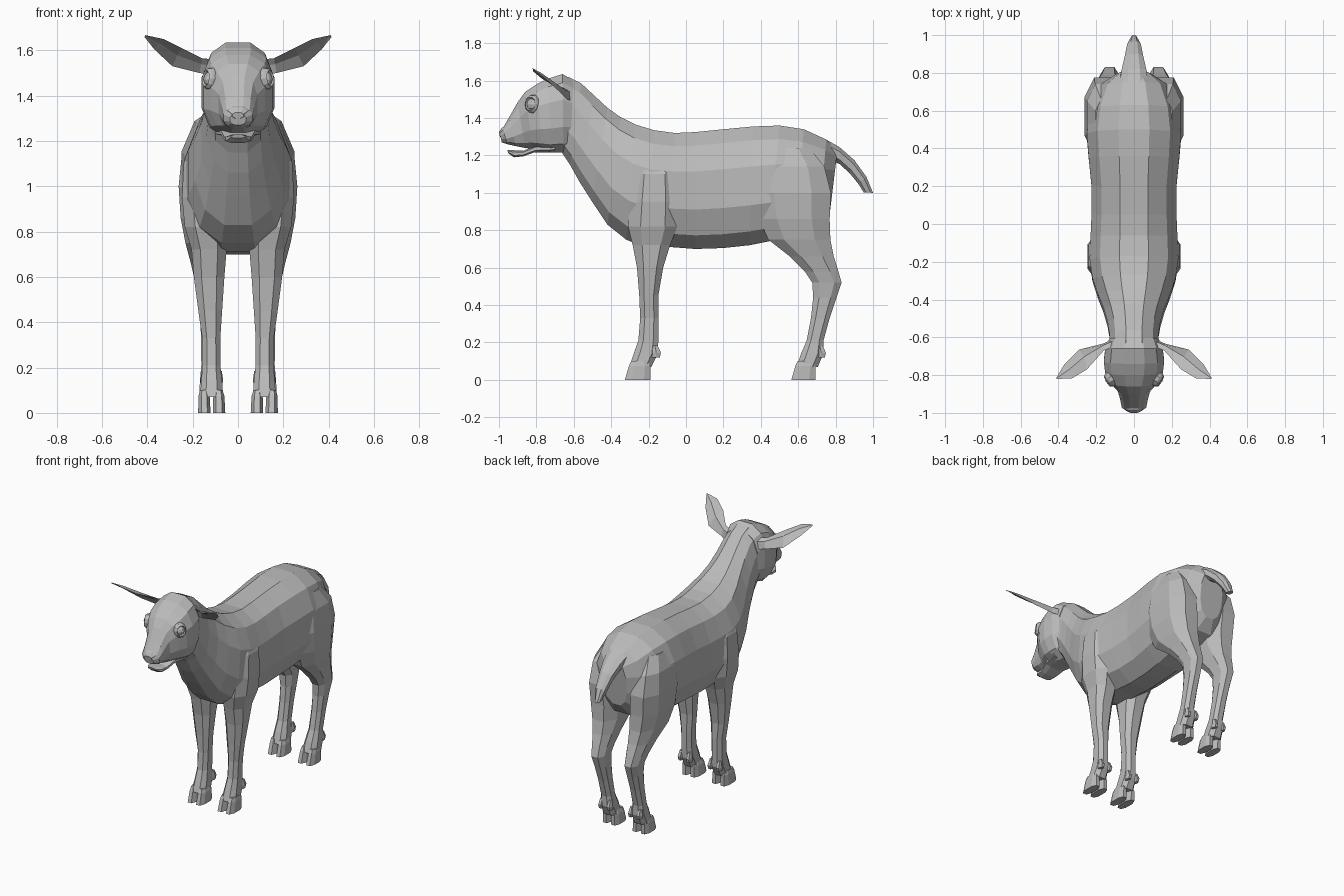
import bpy, bmesh, math
from mathutils import Vector, Matrix

wool = bpy.data.materials.new("warm_grey")
wool.diffuse_color = (0.5, 0.5, 0.5, 1)


def finish(name, bm, mirror=False):
    bmesh.ops.recalc_face_normals(bm, faces=bm.faces)
    me = bpy.data.meshes.new(name)
    bm.to_mesh(me)
    bm.free()
    me.materials.append(wool)
    ob = bpy.data.objects.new(name, me)
    bpy.context.collection.objects.link(ob)
    if mirror:
        ob.modifiers.new("Mirror", 'MIRROR').use_axis[0] = True
    return ob


def loft(name, rings, mirror=False):
    """Skin a list of point rings and cap both ends."""
    bm = bmesh.new()
    vs = [[bm.verts.new(p) for p in r] for r in rings]
    n = len(vs[0])
    for a, b in zip(vs, vs[1:]):
        for i in range(n):
            j = (i + 1) % n
            bm.faces.new((a[i], a[j], b[j], b[i]))
    bm.faces.new(vs[0])
    bm.faces.new(vs[-1])
    return finish(name, bm, mirror)


def rounded(n, power):
    """Unit superellipse with a flat side at the top."""
    pts = []
    for i in range(n):
        a = 2 * math.pi * (i + 0.5) / n
        s, c = math.sin(a), math.cos(a)
        pts.append((math.copysign(abs(s) ** power, s), math.copysign(abs(c) ** power, c)))
    mx, my = max(p[0] for p in pts), max(p[1] for p in pts)
    return [(x / mx, y / my) for x, y in pts]


def upright(table, n=12, power=0.85):
    """Rings from (top y, top z, bottom y, bottom z, half width)."""
    out = []
    for ty, tz, by, bz, w in table:
        t, b = Vector((0, ty, tz)), Vector((0, by, bz))
        out.append([(t + b) / 2 + (t - b) / 2 * v + Vector((w * u, 0, 0))
                    for u, v in rounded(n, power)])
    return out


def level(table, n=8, power=0.8):
    """Rings from (z, front y, back y, inner x, outer x)."""
    return [[((x0 + x1) / 2 + (x1 - x0) / 2 * u, (y0 + y1) / 2 + (y1 - y0) / 2 * v, z)
             for u, v in rounded(n, power)] for z, y0, y1, x0, x1 in table]


# Trunk and neck
loft("trunk", upright([
    (.81, 1.23, .77, .90, .09), (.75, 1.285, .71, .82, .18), (.63, 1.34, .58, .77, .232),
    (.50, 1.36, .44, .74, .25), (.36, 1.355, .34, .72, .24), (.20, 1.34, .20, .705, .225),
    (.05, 1.325, .05, .70, .225), (-.06, 1.32, -.08, .71, .23), (-.17, 1.335, -.22, .71, .235),
    (-.27, 1.365, -.32, .75, .22), (-.35, 1.405, -.42, .83, .19), (-.42, 1.455, -.50, .95, .16),
    (-.49, 1.52, -.57, 1.06, .14), (-.56, 1.585, -.62, 1.15, .13), (-.63, 1.62, -.66, 1.21, .13)]))

# Head with tapering muzzle
loft("head", upright([
    (-.60, 1.60, -.62, 1.23, .13), (-.66, 1.635, -.655, 1.215, .152), (-.74, 1.61, -.715, 1.215, .16),
    (-.80, 1.58, -.77, 1.225, .152), (-.86, 1.54, -.82, 1.235, .12), (-.90, 1.485, -.86, 1.24, .085),
    (-.945, 1.405, -.91, 1.25, .072), (-.98, 1.345, -.955, 1.26, .065),
    (-.997, 1.32, -.985, 1.27, .035)], 12, .8))

# Lower jaw
loft("jaw", upright([
    (-.70, 1.27, -.70, 1.217, .10), (-.80, 1.255, -.81, 1.217, .075), (-.87, 1.225, -.87, 1.195, .06),
    (-.92, 1.228, -.92, 1.19, .055), (-.955, 1.228, -.95, 1.212, .03)], 8))

# Nose pad
loft("nose", upright([
    (-.965, 1.36, -.945, 1.30, .045), (-.985, 1.348, -.97, 1.295, .046),
    (-1.0, 1.325, -.995, 1.30, .025)], 8))

# Tail
loft("tail", upright([
    (.74, 1.29, .78, 1.17, .075), (.82, 1.245, .82, 1.155, .065), (.90, 1.175, .875, 1.105, .048),
    (.965, 1.085, .92, 1.05, .036), (1.0, 1.0, .95, 1.003, .018)], 8))

# Cupped ears: front edge, back edge and depth at each station
ears = []
for f, b, d in (((.11, -.65, 1.56), (.11, -.61, 1.49), .02),
                ((.16, -.67, 1.565), (.17, -.635, 1.50), .02),
                ((.25, -.77, 1.61), (.29, -.665, 1.53), .026),
                ((.33, -.818, 1.65), (.37, -.745, 1.605), .016),
                ((.41, -.82, 1.667), (.412, -.815, 1.658), .002)):
    f, b = Vector(f), Vector(b)
    mid, up = (f + b) / 2, Vector((-.2, .45, .6)).normalized()
    ears.append([f, mid + up * d, b, mid + up * d * .4])
loft("ear", ears, True)

# Eyes, set in raised lids
bm = bmesh.new()
bmesh.ops.create_uvsphere(bm, u_segments=10, v_segments=6, radius=.036,
                          matrix=Matrix.Translation((.118, -.818, 1.472)))
finish("eye", bm, True)
look = Vector((.85, -.5, .1)).to_track_quat('Z', 'Y')
lid = []
for r, h in ((.054, -.012), (.047, .014), (.036, .026), (.028, .016)):
    lid.append([look @ Vector((r * math.cos(a) * .85, r * math.sin(a), h)) + Vector((.121, -.82, 1.474))
                for a in (i * math.tau / 10 for i in range(10))])
loft("eyelid", lid, True)

# Front legs, rising into the shoulders
loft("front_leg", level([
    (1.22, -.25, -.09, .08, .19), (1.10, -.28, -.055, .08, .24), (.95, -.30, -.045, .06, .247),
    (.82, -.31, -.045, .05, .235), (.72, -.285, -.085, .05, .205), (.60, -.262, -.122, .06, .195),
    (.45, -.25, -.148, .07, .175), (.33, -.245, -.147, .078, .158), (.21, -.255, -.148, .078, .157),
    (.14, -.28, -.15, .07, .162), (.07, -.302, -.185, .065, .168)]), True)

# Hind legs, rising into the thighs
loft("hind_leg", level([
    (1.24, .42, .66, .08, .205), (1.14, .39, .74, .08, .248), (1.00, .365, .775, .06, .262),
    (.86, .39, .768, .05, .253), (.75, .44, .772, .055, .232), (.66, .555, .79, .065, .208),
    (.58, .635, .815, .075, .19), (.52, .675, .832, .08, .178), (.44, .68, .805, .083, .168),
    (.33, .668, .768, .085, .163), (.21, .645, .735, .083, .162),
    (.14, .615, .735, .072, .168), (.07, .592, .705, .065, .172)]), True)

# Cloven hooves and dewclaws on each foot
for part, front, back in (("front", -.305, -.19), ("hind", .585, .692)):
    for side, x0, x1 in (("inner", .056, .111), ("outer", .121, .176)):
        loft(part + "_hoof_" + side, level([
            (.10, front + .012, back - .01, x0 + .012, x1 - .008),
            (.075, front, back, x0 + .004, x1 - .002),
            (0, front - .022, back, x0, x1)]), True)
        cx, cy = (x0 + x1) / 2, back + .02
        loft(part + "_dewclaw_" + side, level([
            (.185, cy - .01, cy + .018, cx - .012, cx + .012),
            (.145, cy - .015, cy + .036, cx - .018, cx + .018),
            (.12, cy - .012, cy + .03, cx - .014, cx + .014)], 6), True)
